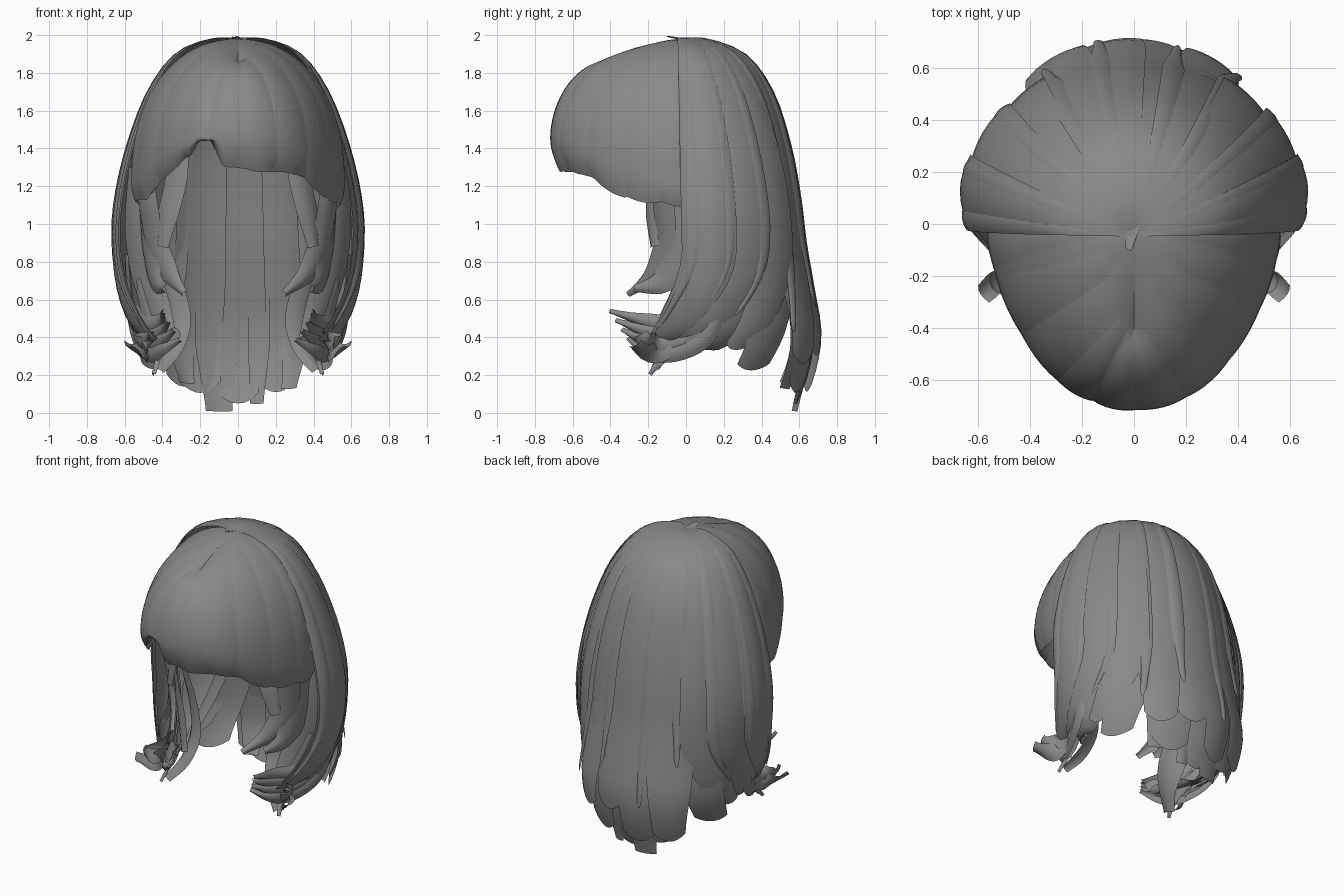
import bpy, math, random
from mathutils import Vector

if "Cube" in bpy.data.objects:
    bpy.data.objects.remove(bpy.data.objects["Cube"])

random.seed(4)
mat = bpy.data.materials.new("hair grey")
mat.diffuse_color = (0.25, 0.25, 0.25, 1)
mat.use_nodes = True
mat.node_tree.nodes["Principled BSDF"].inputs["Base Color"].default_value = mat.diffuse_color


def spline(pts, t):
    """Smooth curve through evenly spaced points, t in 0..1."""
    n = len(pts) - 1
    i = min(int(t * n), n - 1)
    f = t * n - i
    a, b, c, d = (Vector(pts[max(0, min(n, k))]) for k in range(i - 1, i + 3))
    return 0.5 * (2 * b + (c - a) * f + (2 * a - 5 * b + 4 * c - d) * f * f
                  + (3 * b - a - 3 * c + d) * f ** 3)


def smooth(a, b, x):
    x = max(0, min(1, (x - a) / (b - a)))
    return x * x * (3 - 2 * x)


def lerp_table(table, x):
    for (x0, y0), (x1, y1) in zip(table, table[1:]):
        if x <= x1:
            return y0 + (y1 - y0) * max(0, (x - x0) / (x1 - x0))
    return table[-1][1]


def sheet(name, f, nu=8, nv=28):
    """Grid surface from f(u, v), u in -1..1 across, v in 0..1 along."""
    verts = [f(2 * i / nu - 1, j / nv) for j in range(nv + 1) for i in range(nu + 1)]
    w = nu + 1
    faces = [(j * w + i, (j + 1) * w + i, (j + 1) * w + i + 1, j * w + i + 1)
             for j in range(nv) for i in range(nu)]
    me = bpy.data.meshes.new(name)
    me.from_pydata(verts, [], faces)
    me.materials.append(mat)
    me.shade_smooth()
    ob = bpy.data.objects.new(name, me)
    bpy.context.collection.objects.link(ob)
    return ob


# Long hair: radius and height from the crown to the tips
SIDE = [(0.0, 1.97), (0.13, 1.985), (0.33, 1.91), (0.48, 1.72), (0.59, 1.45),
        (0.66, 1.17), (0.68, 0.93), (0.65, 0.66), (0.57, 0.44), (0.47, 0.36), (0.44, 0.46)]
BACK = [(0.0, 1.97), (0.14, 1.985), (0.35, 1.9), (0.49, 1.7), (0.575, 1.42),
        (0.62, 1.15), (0.645, 0.9), (0.68, 0.66), (0.71, 0.42), (0.67, 0.2), (0.59, 0.02)]


def long_lock(name, ang, half, scale, end, jag, point, tilt=0.012):
    def f(u, v):
        t = v * (end - jag * u * u)
        th = ang + half * u * (1 - point * smooth(0.75, 1, v))
        mirrored = th if th <= 90 else 180 - th
        b = smooth(34, 64, ang if ang <= 90 else 180 - ang)
        r, z = spline(SIDE, t).lerp(spline(BACK, t), b)
        # side locks sweep forward at the tips
        mirrored -= (1 - b) * 45 * smooth(0.62, 1, t)
        r *= scale * (1 + 0.015 * (1 - u * u) + tilt * u)
        r *= 0.9 + 0.1 * smooth(-15, 18, mirrored)
        a = math.radians(mirrored)
        x = r * math.cos(a) * (1 if th <= 90 else -1)
        return x, r * math.sin(a) - 0.05 * (1 - v), z
    sheet(name, f)


# Inner layer, reaching the lowest tips at the nape
for k in range(9):
    a = 14 + 19 * k
    mid = abs(a - 90)
    end = 0.99 - 0.0011 * mid + random.uniform(-0.03, 0.01) if mid < 50 else 0.95
    long_lock("inner_lock", a, 13, 0.955, end, 0.03, 0.2)
# Fill-in locks behind the curled sides
for a in (26, 42, 138, 154):
    long_lock("under_lock", a, 11, 0.975, 0.93, 0.03, 0.2, 0)
# Outer layer of broad overlapping locks
for k in range(10):
    a = 12 + 156 * k / 9
    mid = abs(a - 90)
    end = random.uniform(0.84, 0.95) if mid < 45 else random.uniform(0.92, 1)
    long_lock("outer_lock", a, 12.5, 1 + random.uniform(-0.015, 0.005), end, 0.03, 0.3,
              0.016 if a < 90 else -0.016)
# Narrow strands lying on top
for a, end in ((3, 0.8), (20, 0.72), (38, 0.76), (57, 0.8), (76, 0.74),
               (101, 0.82), (120, 0.7), (139, 0.78), (160, 0.73), (177, 0.8)):
    long_lock("top_strand", a, 4, 1.005, end, 0.03, 0.6, 0.006)

# Fringe: lower edge height by angle from the front
EDGE = [(-102, 1.1), (-70, 1.13), (-45, 1.28), (-30, 1.36), (-19, 1.49), (-15, 1.42),
        (-9, 1.3), (8, 1.28), (28, 1.27), (45, 1.24), (65, 1.14), (102, 1.08)]


def fringe_lock(name, ang, half, scale, jag, drop=0.0, start=0.0):
    def f(u, v):
        ph = math.radians(ang + half * u)
        c, s = max(0, math.cos(ph)), math.sin(ph)
        root = Vector((0, -0.03 - 0.37 * c * c, 1.98 - 0.12 * c ** 3))
        rim = Vector((0.56 * s, -0.07 - 0.645 * math.cos(ph), 1.2 + 0.25 * c))
        rim.x *= 1 - 0.16 * abs(s * c)
        low = lerp_table(EDGE, ang + half * u) + jag * u * u - drop
        q = start + (1 - start) * v
        if q < 0.75:
            e = math.sin(q / 0.75 * math.pi / 2)
            h = math.cos(q / 0.75 * math.pi / 2) ** (0.86 + 0.22 * c)
            p = root.lerp(rim, e)
            p.z = rim.z + (root.z - rim.z) * h
        else:
            k = (q - 0.75) / 0.25
            p = rim.copy()
            p.x *= 1 - 0.04 * k * k
            p.y = p.y * (1 - 0.06 * k * k)
            p.z += (low - rim.z) * k
        g = scale * (1 + 0.012 * (1 - u * u) * smooth(0, 0.4, q))
        return p.x * g, -0.1 + (p.y + 0.1) * g, p.z + 0.008 * (1 - u * u) * smooth(0, 0.2, q)
    sheet(name, f, 12, 26)


# Base fringe, then overlapping tufts
for lo, hi in ((-102, -60), (-64, -14), (-20, 20), (17, 58), (54, 102)):
    fringe_lock("fringe_base", (lo + hi) / 2, (hi - lo) / 2, 0.99, 0.0)
for a, h in ((-90, 13), (-68, 15), (-44, 16), (-28, 10), (-6, 10),
             (12, 14), (34, 15), (57, 15), (75, 13), (91, 12)):
    fringe_lock("fringe_tuft", a, h, 0.997, 0.045, random.uniform(0, 0.02), 0.1)


def ribbon(name, pts, width, sx=1, point=0.75, bulge=0.02, cy=0.1):
    """Curved hair card along a path, facing away from the axis at y = cy."""
    pts = [(x * sx, y, z) for x, y, z in pts]

    def f(u, v):
        p = spline(pts, v)
        t = (spline(pts, min(1, v + 0.02)) - spline(pts, max(0, v - 0.02))).normalized()
        n = Vector((p.x, p.y - cy, 0)).normalized()
        n = (n - t * n.dot(t)).normalized()
        w = width * (0.65 + 0.35 * smooth(0, 0.3, v)) * (1 - point * smooth(0.6, 1, v))
        return p + t.cross(n) * w * u + n * bulge * (1 - u * u)
    sheet(name, f, 4, 20)


# Temple locks framing the face, and curled tips
for sx in (-1, 1):
    d = 0.02 * sx
    ribbon("temple_lock", [(0.5, -0.1, 1.4), (0.48, -0.12, 1.15), (0.44, -0.11, 0.92),
                           (0.36, -0.18, 0.74), (0.26 - d, -0.3, 0.63)], 0.075, sx, cy=0.3)
    ribbon("temple_lock", [(0.52, -0.05, 1.35), (0.5, 0.0, 1.1), (0.48, -0.02, 0.88),
                           (0.43, -0.12, 0.7), (0.38, -0.27, 0.66)], 0.09, sx)
    ribbon("cheek_lock", [(0.3, -0.16, 1.42), (0.33, -0.17, 1.22), (0.37, -0.17, 1.05),
                          (0.4, -0.16, 0.88)], 0.07, sx, 0.4, 0.02, 0.3)
    ribbon("jaw_lock", [(0.5, 0.08, 1.25), (0.46, 0.06, 0.95), (0.37, 0.04, 0.7),
                        (0.32, 0.0, 0.5), (0.34, -0.08, 0.34), (0.42, -0.16, 0.22)], 0.085, sx,
           0.6, 0.02, 0.5)
    ribbon("side_lock", [(0.54, 0.08, 1.3), (0.54, 0.08, 1.0), (0.5, 0.06, 0.75),
                         (0.42, 0.0, 0.55), (0.36, -0.06, 0.38)], 0.1, sx, 0.5, 0.02, 0.5)
    for k in range(4):
        z = 0.34 + 0.05 * k
        ribbon("forward_curl", [(0.58, 0.22 - 0.03 * k, z + 0.35), (0.55, 0.12, z + 0.08),
                                (0.47, -0.06, z - 0.02), (0.4, -0.22, z),
                                (0.3 + 0.03 * k, -0.3 - 0.035 * k, z + 0.05)], 0.05, sx)
    for k in range(2):
        z = 0.33 + 0.05 * k
        ribbon("outward_flick", [(0.52, 0.06, z + 0.32), (0.47, -0.04, z + 0.1),
                                 (0.46, -0.13, z), (0.52, -0.21, z),
                                 (0.58 - 0.05 * k, -0.27 + 0.03 * k, z + 0.04)], 0.06, sx, 0.3)
    ribbon("low_wisp", [(0.5, 0.1, 0.5), (0.44, -0.02, 0.37), (0.42, -0.12, 0.3),
                        (0.44, -0.19, 0.2)], 0.04, sx)

# Loose tails at the nape
for x, z, w in ((-0.27, 0.16, 0.08), (-0.1, 0.01, 0.12), (0.1, 0.05, 0.06), (0.27, 0.13, 0.08)):
    y = math.sqrt(0.4 - x * x)
    ribbon("nape_tail", [(x * 1.1, y - 0.025, 0.95), (x * 1.1, y + 0.01, 0.65),
                         (x * 1.1, y + 0.02, 0.35), (x, y - 0.05, z)], w, 1, 0.4, 0.01)
# Small tuft at the crown
ribbon("crown_tuft", [(0.01, 0.25, 1.92), (0, 0.1, 1.965), (-0.01, -0.02, 1.98),
                      (-0.02, -0.1, 1.995)], 0.03, 1, 0.6, 0.005)
